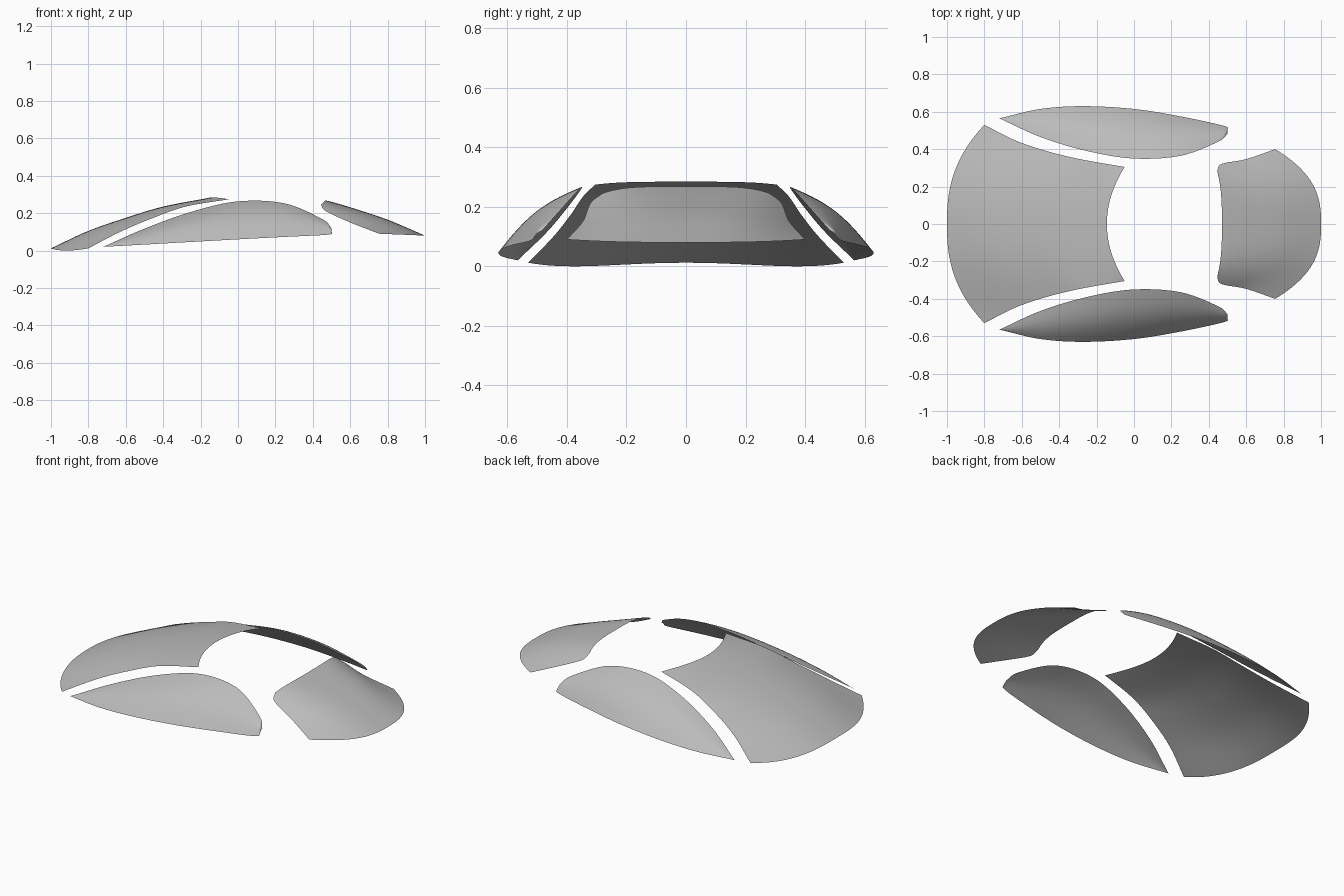
import bpy
import bmesh
import math
from mathutils import Vector

cube = bpy.data.objects.get("Cube")
if cube:
    bpy.data.objects.remove(cube, do_unlink=True)

glass = bpy.data.materials.new("grey_glass")
glass.use_nodes = True
GREY = (0.5, 0.5, 0.5, 1)
glass.diffuse_color = GREY
glass.node_tree.nodes["Principled BSDF"].inputs["Base Color"].default_value = GREY


def spline(knots, t):
    """Smooth curve through the knots, t from 0 to 1."""
    pts = [Vector(k) for k in knots]
    pts = [2 * pts[0] - pts[1]] + pts + [2 * pts[-1] - pts[-2]]
    s = t * (len(knots) - 1)
    i = min(int(s), len(knots) - 2)
    f = s - i
    a, b, c, d = pts[i:i + 4]
    return (2 * b + (c - a) * f + (2 * a - 5 * b + 4 * c - d) * f ** 2
            + (3 * b - a - 3 * c + d) * f ** 3) / 2


def sheet(name, point, rows, cols):
    """Open smooth surface from point(u, v), with u and v from 0 to 1."""
    bm = bmesh.new()
    grid = [[bm.verts.new(point(r / rows, c / cols)) for c in range(cols + 1)]
            for r in range(rows + 1)]
    for r in range(rows):
        for c in range(cols):
            bm.faces.new((grid[r][c], grid[r][c + 1],
                          grid[r + 1][c + 1], grid[r + 1][c]))
    bmesh.ops.remove_doubles(bm, verts=bm.verts, dist=0.0001)
    bm.normal_update()
    if sum(f.normal.z for f in bm.faces) < 0:
        bmesh.ops.reverse_faces(bm, faces=bm.faces)
    for f in bm.faces:
        f.smooth = True
    mesh = bpy.data.meshes.new(name)
    bm.to_mesh(mesh)
    bm.free()
    mesh.materials.append(glass)
    obj = bpy.data.objects.new(name, mesh)
    bpy.context.collection.objects.link(obj)
    return obj


def end_window(name, centre, side, bend_x, bend_z, dip=0):
    """Symmetric window: rows bow from the centre line out to the side edge."""
    def point(u, v):
        w = 2 * v - 1
        mid, edge = spline(centre, u), spline(side, u)
        px = bend_x[0] + (bend_x[1] - bend_x[0]) * u
        pz = bend_z[0] + (bend_z[1] - bend_z[0]) * u
        x = mid.x + (edge.x - mid.x) * abs(w) ** px
        z = mid.z + (edge.z - mid.z) * abs(w) ** pz
        z -= dip * 4 * w * w * (1 - w * w) * (1 - u) ** 3
        return x, edge.y * w, z
    return sheet(name, point, 40, 48)


def side_window(name, lower, upper, sign):
    """Window between two edge curves, bulging outwards."""
    def point(u, v):
        a, b = spline(lower, u), spline(upper, u)
        bulge = 0.09 * (b - a).length * math.sin(math.pi * v)
        p = a.lerp(b, v) + Vector((0, 0.6, 0.8)) * bulge
        return p.x, sign * p.y, p.z
    return sheet(name, point, 60, 16)


# Large sloping window at -x
end_window(
    "windscreen",
    [(-1, 0, .012), (-.8, 0, .105), (-.6, 0, .175), (-.4, 0, .235), (-.145, 0, .284)],
    [(-.8, .53, .012), (-.63, .445, .1), (-.46, .388, .172), (-.28, .345, .235),
     (-.05, .305, .274)],
    (2.5, 2), (2, 4), dip=.012)

# Smaller window at +x with rounded upper corners
end_window(
    "rear_window",
    [(1, 0, .08), (.8, 0, .165), (.62, 0, .225), (.52, 0, .255), (.47, 0, .268)],
    [(.755, .4, .09), (.6, .347, .15), (.49, .327, .2), (.455, .312, .222),
     (.445, .28, .245)],
    (2.7, 3), (2.7, 4.5))

# Mirrored pair of side windows
lower_edge = [(-.72, .565, .02), (-.5, .615, .032), (-.27, .63, .045), (0, .615, .06),
              (.25, .575, .073), (.48, .525, .085), (.5, .505, .1)]
upper_edge = [(-.72, .565, .02), (-.5, .465, .117), (-.25, .39, .207), (0, .35, .263),
              (.25, .365, .252), (.45, .44, .168), (.5, .483, .12)]
side_window("front_side_window", lower_edge, upper_edge, -1)
side_window("back_side_window", lower_edge, upper_edge, 1)
